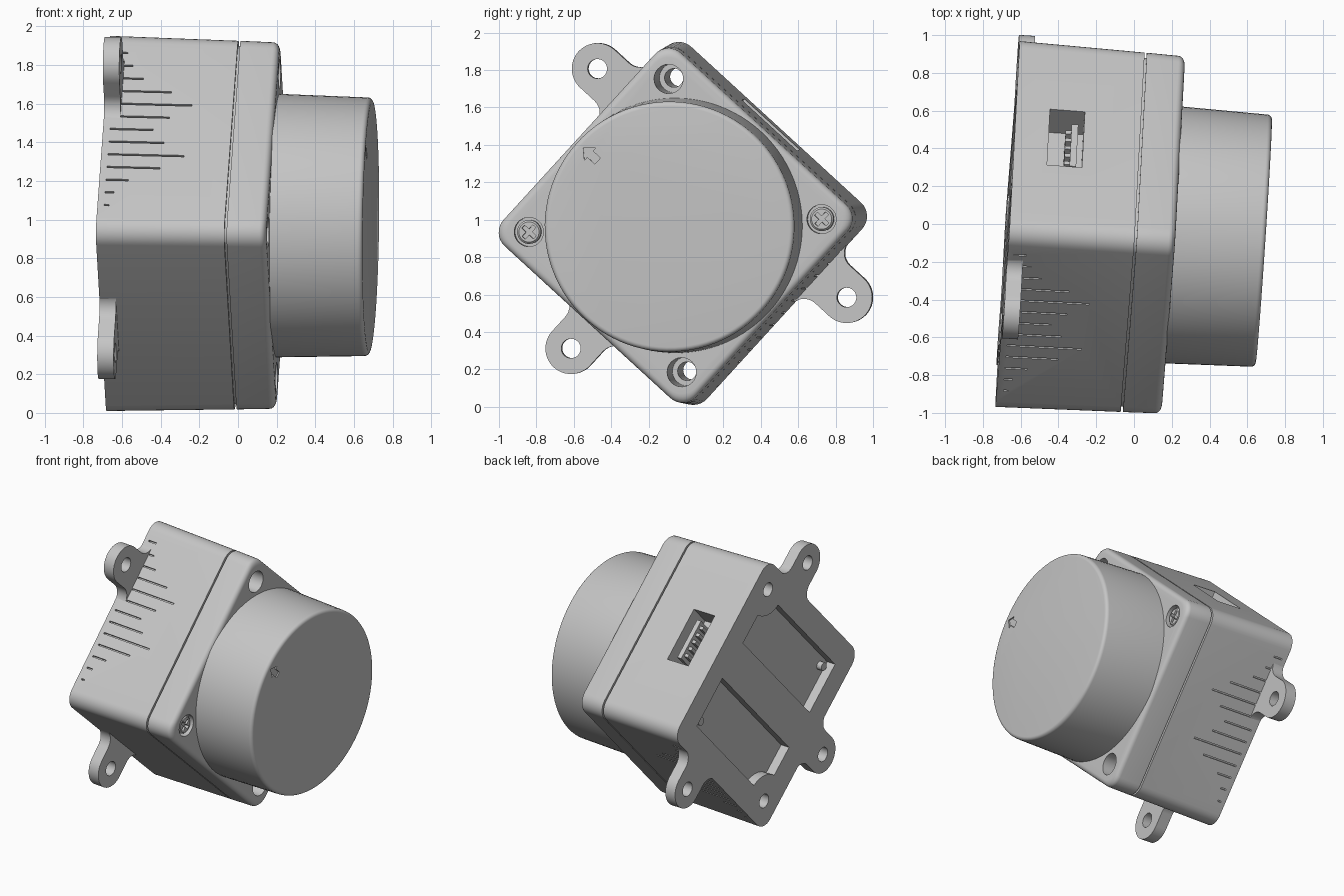
import bpy, bmesh
from math import sin, cos, pi, radians
from mathutils import Matrix, Vector

if "Cube" in bpy.data.objects:
    bpy.data.objects.remove(bpy.data.objects["Cube"], do_unlink=True)

# Tilted frame: local x/y span the square housing, local z runs from back to dome
axis = Vector((1, -0.066, -0.013)).normalized()
side = Vector((0, 0.676, 0.737))
side = (side - axis * side.dot(axis)).normalized()
up = axis.cross(side)
FRAME = Matrix((side, up, axis)).transposed().to_4x4()
FRAME.translation = (-0.67, 0.0, 0.98)

grey = bpy.data.materials.new("light grey")
grey.use_nodes = True
grey.diffuse_color = (0.56, 0.56, 0.56, 1)
grey.node_tree.nodes["Principled BSDF"].inputs["Base Color"].default_value = grey.diffuse_color


def ring(pts, z):
    return [(x, y, z) for x, y in pts]


def arc(cx, cy, r, a0, a1, n):
    return [(cx + r * cos(radians(a0 + (a1 - a0) * i / n)),
             cy + r * sin(radians(a0 + (a1 - a0) * i / n))) for i in range(n + 1)]


def circle(r, cx=0, cy=0, n=32):
    return arc(cx, cy, r, 0, 360, n)[:-1]


def rounded_square(s, r=0.1):
    pts = []
    for k, (sx, sy) in enumerate(((1, 1), (-1, 1), (-1, -1), (1, -1))):
        pts += arc(sx * (s - r), sy * (s - r), r, 90 * k, 90 * k + 90, 8)
    return pts


def box(x0, x1, y0, y1, z0, z1):
    return prism([(x0, y0), (x1, y0), (x1, y1), (x0, y1)], z0, z1)


def prism(pts, z0, z1):
    return [ring(pts, z0), ring(pts, z1)]


def turn(pts, deg):
    c, s = cos(radians(deg)), sin(radians(deg))
    return [(c * x - s * y, s * x + c * y) for x, y in pts]


def build(name, shapes):
    """Each shape is a stack of rings, skinned and capped."""
    bm = bmesh.new()
    for rings in shapes:
        loops = [[bm.verts.new(p) for p in r] for r in rings]
        n = len(loops[0])
        for a, b in zip(loops, loops[1:]):
            for i in range(n):
                bm.faces.new((a[i], a[(i + 1) % n], b[(i + 1) % n], b[i]))
        bm.faces.new(loops[0][::-1])
        bm.faces.new(loops[-1])
    bmesh.ops.recalc_face_normals(bm, faces=bm.faces)
    mesh = bpy.data.meshes.new(name)
    bm.to_mesh(mesh)
    bm.free()
    mesh.materials.append(grey)
    ob = bpy.data.objects.new(name, mesh)
    bpy.context.collection.objects.link(ob)
    ob.matrix_world = FRAME
    return ob


def activate(ob):
    bpy.ops.object.select_all(action='DESELECT')
    ob.select_set(True)
    bpy.context.view_layer.objects.active = ob


def cut(ob, shapes):
    cutter = build("cutter", shapes)
    cutter.hide_render = True
    mod = ob.modifiers.new("cut", 'BOOLEAN')
    mod.operation, mod.solver, mod.object = 'DIFFERENCE', 'EXACT', cutter
    activate(ob)
    bpy.ops.object.modifier_apply(modifier=mod.name)
    bpy.data.objects.remove(cutter, do_unlink=True)


def smooth(ob):
    activate(ob)
    bpy.ops.object.shade_smooth_by_angle(angle=radians(30))


# Housing: drafted rounded square with a seam groove and a rounded front edge
BACK, SEAM, FRONT, EDGE = 0.716, 0.67, 0.88, 0.035
def half(z):
    return BACK - 0.018 * z

stack = [(half(0), 0), (half(SEAM), SEAM - 0.006), (half(SEAM) - 0.02, SEAM - 0.006),
         (half(SEAM) - 0.02, SEAM + 0.006), (half(SEAM), SEAM + 0.006)]
for i in range(6):
    t = i / 5 * pi / 2
    stack.append((half(FRONT) - EDGE * (1 - cos(t)), FRONT - EDGE * (1 - sin(t))))
housing = build("housing", [[ring(rounded_square(s), z) for s, z in stack]])

# Corner bores: two through holes, two shallow screw recesses
C = 0.555
bores = []
for s in (1, -1):
    bores.append([ring(circle(r, s * C, s * C), z)
                  for r, z in ((0.05, -0.1), (0.05, 0.45), (0.078, 0.45), (0.078, 1))])
    bores.append(prism(circle(0.078, s * C, -s * C), FRONT - 0.06, 1))

# Back pockets, each curving round a through hole
pocket = [(-0.54, 0.145), (0.52, 0.145)] + arc(C, C, 0.19, 259, 189, 8) + [(0.36, 0.53), (-0.54, 0.53)]
pockets = [prism(turn(pocket, d), -0.1, 0.07) for d in (0, 180)]

# Cable port opening
port = [box(0.53, 0.8, -0.19, 0.21, 0.18, 0.365)]

# Fine slots in both flanks, with lengths in a wave
ends = (0.06, 0.08, 0.15, 0.31, 0.43, 0.32, 0.26, 0.34, 0.45, 0.34, 0.19, 0.13, 0.10)
slots = []
for i, end in enumerate(ends):
    u = -0.525 + i * 0.089
    for y0, y1 in ((0.695, 0.76), (-0.76, -0.695)):
        slots.append(box(u - 0.005, u + 0.005, y0, y1, 0.035, end))
cut(housing, bores + pockets + port + slots)
smooth(housing)

# Connector inside the port: tongue with a row of pins
pins = [box(0.52, 0.64, y - 0.012, y + 0.012, 0.27, 0.305)
        for y in (-0.1, -0.045, 0.01, 0.065, 0.12)]
build("port_connector", [box(0.52, 0.66, -0.14, 0.16, 0.30, 0.335)] + pins)

# Round drum with slight draft and a softened rim, arrow engraved on its face
TOP, RIM = 1.36, 0.025
stack = [(0.682, FRONT - 0.02)]
for i in range(6):
    t = i / 5 * pi / 2
    stack.append((0.669 - RIM * (1 - cos(t)), TOP - RIM * (1 - sin(t))))
drum = build("drum", [[ring(circle(r, n=96), z) for r, z in stack]])
arrow = [(0, 0.625), (-0.045, 0.575), (-0.022, 0.575), (-0.022, 0.52),
         (0.022, 0.52), (0.022, 0.575), (0.045, 0.575)]
cut(drum, [prism(arrow, TOP - 0.01, TOP + 0.1)])
smooth(drum)

# Cross-head screws, with their tips showing in the back pockets
for label, s in (("left", -1), ("right", 1)):
    x, y = s * C, -s * C
    head = build("screw_" + label, [[ring(circle(r, x, y), z) for r, z in
                 ((0.064, FRONT - 0.065), (0.064, FRONT - 0.02), (0.054, FRONT - 0.01))]])
    a, b = 0.042, 0.011
    cross = [(b, b), (b, a), (-b, a), (-b, b), (-a, b), (-a, -b),
             (-b, -b), (-b, -a), (b, -a), (b, -b), (a, -b), (a, b)]
    cut(head, [prism([(x + p, y + q) for p, q in cross], FRONT - 0.04, 1)])
    smooth(head)
    smooth(build("screw_tip_" + label, [prism(circle(0.03, s * 0.48, -s * 0.47, 20), 0.03, 0.08)]))

# Mounting lugs with flared roots: (name, turn, sideways shift)
W, F, D, ROOT = 0.137, 0.09, 0.905, 0.712
for name, deg, shift in (("upper", 0, 0.294), ("rear", 180, -0.294), ("lower", 90, 0.0)):
    outline = ([(W + F, ROOT - 0.012)] + arc(W + F, ROOT + F, F, 270, 180, 8)
               + arc(0, D, W, 0, 180, 24)
               + arc(-W - F, ROOT + F, F, 0, -90, 8) + [(-W - F, ROOT - 0.012)])
    place = lambda pts: turn([(x + shift, y) for x, y in pts], deg)
    lug = build("mounting_lug_" + name, [prism(place(outline), 0, 0.085)])
    cut(lug, [prism(place(circle(0.052, 0, D)), -0.1, 0.2)])
    smooth(lug)
